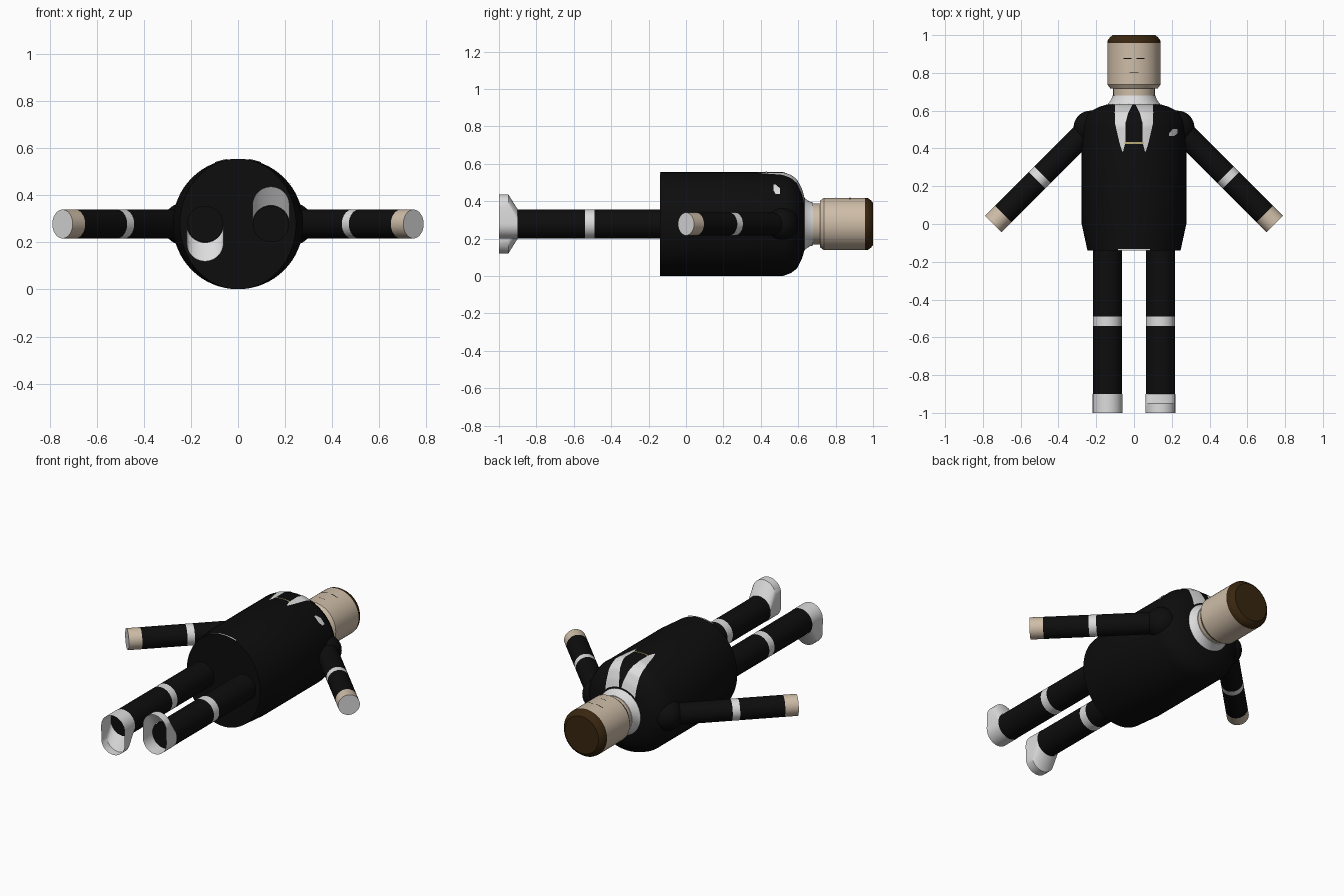
import bpy, bmesh, math
from mathutils import Vector, Matrix

if "Cube" in bpy.data.objects:
    bpy.data.objects.remove(bpy.data.objects["Cube"])

ZC = 0.278  # height of the body axis


def material(name, rgb):
    m = bpy.data.materials.new(name)
    m.diffuse_color = (*rgb, 1)
    m.use_nodes = True
    m.node_tree.nodes["Principled BSDF"].inputs["Base Color"].default_value = m.diffuse_color
    return m


BLACK = material("suit_black", (0.004, 0.004, 0.004))
WHITE = material("white", (0.72, 0.72, 0.72))
SKIN = material("skin", (0.62, 0.51, 0.39))
HAIR = material("hair_brown", (0.04, 0.019, 0.005))
GOLD = material("gold", (0.50, 0.42, 0.18))


def finish(bm, name, mats, recalc=True):
    if recalc:
        bmesh.ops.recalc_face_normals(bm, faces=bm.faces)
    me = bpy.data.meshes.new(name)
    bm.to_mesh(me)
    bm.free()
    for m in mats:
        me.materials.append(m)
    ob = bpy.data.objects.new(name, me)
    bpy.context.collection.objects.link(ob)
    bpy.ops.object.select_all(action='DESELECT')
    ob.select_set(True)
    bpy.context.view_layer.objects.active = ob
    bpy.ops.object.shade_smooth_by_angle(angle=math.radians(32))
    return ob


def lathe(name, origin, direction, profile, mats, bands=None, seg=48,
          caps=(True, True), shape=None):
    """Revolve (distance, radius) points; bands = material per span, then end cap."""
    bm = bmesh.new()
    q = Vector(direction).to_track_quat('Z', 'Y').to_matrix().to_4x4()
    mat = Matrix.Translation(origin) @ q
    rings = []
    for i, (d, r) in enumerate(profile):
        ring = []
        for k in range(seg):
            a = 2 * math.pi * k / seg
            co = mat @ Vector((r * math.cos(a), r * math.sin(a), d))
            if shape:
                co = shape(co, i)
            ring.append(bm.verts.new(co))
        rings.append(ring)
    bands = bands or [0] * len(profile)
    for i in range(len(rings) - 1):
        for k in range(seg):
            j = (k + 1) % seg
            f = bm.faces.new((rings[i][k], rings[i][j], rings[i + 1][j], rings[i + 1][k]))
            f.material_index = bands[i]
    if caps[0]:
        bm.faces.new(rings[0][::-1]).material_index = bands[0]
    if caps[1]:
        bm.faces.new(rings[-1]).material_index = bands[-1]
    return finish(bm, name, mats)


# Jacket body, narrowed sideways at the hem
TORSO = [(-0.14, 0.277), (0.0, 0.277), (0.52, 0.277), (0.56, 0.263),
         (0.593, 0.238), (0.62, 0.185), (0.635, 0.135)]


def hem(co, i):
    return Vector((co.x * 0.89, co.y, co.z)) if i == 0 else co


lathe("jacket", (0, 0, ZC), (0, 1, 0), TORSO, [BLACK], seg=64, shape=hem)

# Collar, neck, head and hair
lathe("collar", (0, 0, ZC), (0, 1, 0),
      [(0.62, 0.15), (0.636, 0.137), (0.66, 0.12), (0.68, 0.114)], [WHITE])
lathe("neck", (0, 0, ZC), (0, 1, 0), [(0.66, 0.11), (0.73, 0.11)], [SKIN])
lathe("head", (0, 0, ZC), (0, 1, 0),
      [(0.717, 0.125), (0.738, 0.14), (0.957, 0.14)], [SKIN])
lathe("hair", (0, 0, ZC), (0, 1, 0),
      [(0.957, 0.14), (0.972, 0.139), (0.99, 0.126), (1.0, 0.112)], [HAIR])

for side, s in (("right", 1), ("left", -1)):
    # Shoulder ball
    bm = bmesh.new()
    bmesh.ops.create_uvsphere(bm, u_segments=32, v_segments=16, radius=0.09,
                              matrix=Matrix.Translation((s * 0.23, 0.51, ZC)))
    finish(bm, side + "_shoulder", [BLACK])

    # Arm with white band, hand and pale end
    L = 0.49 * math.sqrt(2)
    lathe(side + "_arm", (s * 0.255, 0.49, ZC), (s, -1, 0),
          [(0, 0.061), (0.324, 0.061), (0.366, 0.061), (L - 0.075, 0.061), (L, 0.061)],
          [BLACK, WHITE, SKIN], [0, 1, 0, 2, 1])

    # Leg with white band
    lathe(side + "_leg", (s * 0.14, 0, ZC), (0, -1, 0),
          [(0, 0.077), (0.49, 0.077), (0.54, 0.077), (0.91, 0.077)],
          [BLACK, WHITE], [0, 1, 0, 0])

    # Open shoe shell, toe up on one side and down on the other
    def toe(co, i, s=s):
        if i > 0 and (co.z - ZC) * s > 0.001:
            co.z += s * 0.08
        return co

    lathe(side + "_shoe", (s * 0.14, 0, ZC), (0, -1, 0),
          [(0.90, 0.0785), (0.95, 0.0785), (1.0, 0.0785)], [WHITE],
          caps=(False, False), shape=toe)


def radius_at(y, profile):
    for (y0, r0), (y1, r1) in zip(profile, profile[1:]):
        if y0 <= y <= y1:
            return r0 + (r1 - r0) * (y - y0) / (y1 - y0)
    return profile[-1][1]


def patch(name, rows, mat, profile=TORSO, lift=0.003, nx=8, ny=8):
    """Thin skin on a round part: rows of (y, x_from, x_to), wrapped to its surface."""
    bm = bmesh.new()
    grid = []
    for a, b in zip(rows, rows[1:]):
        for n in range(ny + 1):
            y, x0, x1 = (p + (q - p) * n / ny for p, q in zip(a, b))
            r = radius_at(y, profile) + lift
            line = []
            for i in range(nx + 1):
                x = x0 + (x1 - x0) * i / nx
                line.append(bm.verts.new((x, y, ZC + math.sqrt(max(r * r - x * x, 0)))))
            grid.append(line)
    for g, h in zip(grid, grid[1:]):
        for i in range(nx):
            bm.faces.new((g[i], g[i + 1], h[i + 1], h[i]))
    bmesh.ops.remove_doubles(bm, verts=bm.verts, dist=1e-5)
    bmesh.ops.dissolve_degenerate(bm, edges=bm.edges, dist=1e-5)
    return finish(bm, name, [mat])


# Shirt strips either side of the dark tie
for side, s in (("right", 1), ("left", -1)):
    patch(side + "_shirt_strip",
          [(0.385, s * 0.057, s * 0.063), (0.43, s * 0.046, s * 0.077),
           (0.53, s * 0.046, s * 0.1), (0.59, s * 0.03, s * 0.102),
           (0.632, s * 0.008, s * 0.1)], WHITE)

# Tie clip, pocket square, hem trim
patch("tie_clip", [(0.424, -0.05, 0.05), (0.434, -0.05, 0.05)], GOLD, lift=0.004, ny=2)
patch("pocket_square", [(0.467, 0.185, 0.215), (0.48, 0.185, 0.23), (0.502, 0.205, 0.23)],
      WHITE)
patch("hem_trim", [(-0.14, -0.085, 0.085), (-0.133, -0.085, 0.085)], WHITE, lift=0.002, ny=2)

# Face lines
HEAD = [(0.738, 0.14), (0.957, 0.14)]
for s in (1, -1):
    patch("eye_line", [(0.873, s * 0.012, s * 0.055), (0.879, s * 0.012, s * 0.055)],
          BLACK, HEAD, 0.002, ny=2)
patch("mouth_line", [(0.8, -0.025, 0.025), (0.803, -0.025, 0.025)], BLACK, HEAD, 0.002, ny=2)
